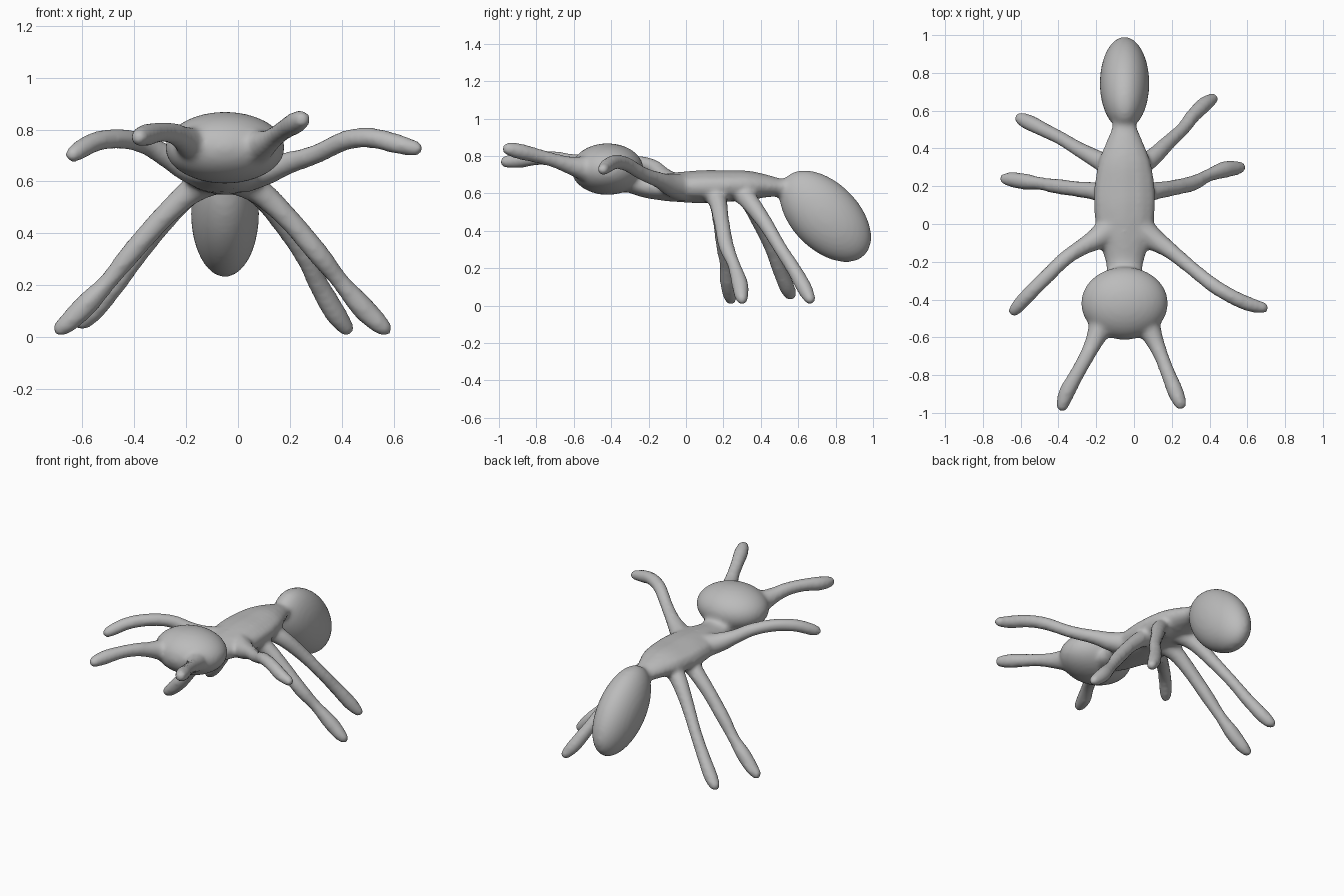
import bpy, bmesh
from mathutils import Vector, Matrix

grey = bpy.data.materials.new("plain grey")
grey.diffuse_color = (0.5, 0.5, 0.5, 1)
bm = bmesh.new()


def blob(c, r, tilt=0.0, sub=2):
    """Ellipsoid at c with radii r, tilted about x."""
    m = Matrix.Translation(c) @ Matrix.Rotation(tilt, 4, 'X') @ Matrix.Diagonal((*r, 1))
    bmesh.ops.create_icosphere(bm, subdivisions=sub, radius=1, matrix=m)


def spline(a, b, c, d, t):
    return 0.5 * (2*b + (c - a)*t + (2*a - 5*b + 4*c - d)*t*t + (3*b - a - 3*c + d)*t**3)


def chain(points, steps=7):
    """Smooth run of overlapping ellipsoids; each point is centre + radii."""
    p = [Vector(q) for q in points]
    p = [p[0]] + p + [p[-1]]
    for i in range(1, len(p) - 2):
        for s in range(steps + 1):
            v = spline(*p[i-1:i+3], s / steps)
            blob(v[:3], v[3:])


def limb(points):
    chain([(x, y, z, r, r, r) for x, y, z, r in points])


X = -0.05
# Head
blob((X, -0.42, 0.73), (0.23, 0.193, 0.138), sub=4)
# Abdomen, hanging down at the back
blob((X, 0.745, 0.478), (0.131, 0.297, 0.181), tilt=-0.785, sub=4)
# Neck, thorax and waist
chain([(X, y, (lo + hi)/2, w, 0.05, (hi - lo)/2) for y, w, lo, hi in (
    (-0.30, 0.10, 0.60, 0.73), (-0.20, 0.105, 0.57, 0.70), (-0.06, 0.15, 0.552, 0.715),
    (0.08, 0.17, 0.545, 0.727), (0.20, 0.168, 0.55, 0.727), (0.32, 0.145, 0.562, 0.725),
    (0.42, 0.105, 0.575, 0.705), (0.50, 0.07, 0.583, 0.682), (0.57, 0.06, 0.58, 0.68))], 6)

# Antennae
limb([(0.07, -0.53, 0.73, .07), (0.11, -0.62, 0.75, .05), (0.145, -0.70, 0.775, .041),
      (0.18, -0.79, 0.80, .041), (0.22, -0.89, 0.825, .045), (0.245, -0.95, 0.838, .036)])
limb([(-0.17, -0.53, 0.74, .07), (-0.21, -0.62, 0.765, .05), (-0.25, -0.70, 0.785, .043),
      (-0.30, -0.79, 0.79, .041), (-0.355, -0.89, 0.778, .045), (-0.38, -0.96, 0.77, .035)])
# Raised front legs
limb([(0.03, -0.02, 0.63, .075), (0.11, -0.085, 0.645, .06), (0.19, -0.14, 0.67, .046),
      (0.30, -0.23, 0.705, .04), (0.42, -0.325, 0.76, .041), (0.52, -0.385, 0.767, .041),
      (0.61, -0.425, 0.745, .041), (0.685, -0.443, 0.727, .031)])
limb([(-0.12, -0.02, 0.635, .075), (-0.20, -0.08, 0.66, .06), (-0.27, -0.12, 0.695, .047),
      (-0.36, -0.18, 0.745, .042), (-0.46, -0.275, 0.765, .041), (-0.55, -0.365, 0.752, .041),
      (-0.61, -0.43, 0.72, .039), (-0.635, -0.46, 0.704, .032)])
# Middle legs
limb([(0.0, 0.14, 0.61, .065), (0.09, 0.17, 0.555, .052), (0.20, 0.19, 0.45, .045),
      (0.31, 0.215, 0.32, .044), (0.39, 0.255, 0.22, .037), (0.48, 0.288, 0.115, .047),
      (0.54, 0.296, 0.055, .04), (0.565, 0.30, 0.034, .031)])
limb([(-0.10, 0.14, 0.61, .065), (-0.19, 0.17, 0.555, .052), (-0.30, 0.185, 0.45, .045),
      (-0.41, 0.20, 0.325, .043), (-0.50, 0.215, 0.215, .037), (-0.58, 0.225, 0.13, .046),
      (-0.65, 0.235, 0.06, .041), (-0.685, 0.24, 0.034, .031)])
# Hind legs
limb([(0.0, 0.29, 0.61, .06), (0.09, 0.345, 0.55, .052), (0.18, 0.43, 0.43, .043),
      (0.26, 0.505, 0.305, .039), (0.31, 0.57, 0.205, .041), (0.37, 0.63, 0.10, .044),
      (0.405, 0.655, 0.05, .036), (0.418, 0.663, 0.034, .031)])
limb([(-0.10, 0.29, 0.61, .06), (-0.19, 0.34, 0.555, .052), (-0.29, 0.395, 0.44, .043),
      (-0.39, 0.455, 0.31, .039), (-0.47, 0.495, 0.205, .041), (-0.55, 0.535, 0.11, .044),
      (-0.59, 0.553, 0.07, .038), (-0.605, 0.56, 0.058, .031)])

# One continuous skin over all the parts
mesh = bpy.data.meshes.new("insect_body")
bm.to_mesh(mesh)
bm.free()
mesh.materials.append(grey)
body = bpy.data.objects.new("insect_body", mesh)
bpy.context.collection.objects.link(body)
skin = body.modifiers.new("skin", 'REMESH')
skin.mode, skin.voxel_size, skin.use_smooth_shade = 'VOXEL', 0.013, True
soften = body.modifiers.new("soften", 'SMOOTH')
soften.factor, soften.iterations = 0.5, 10
